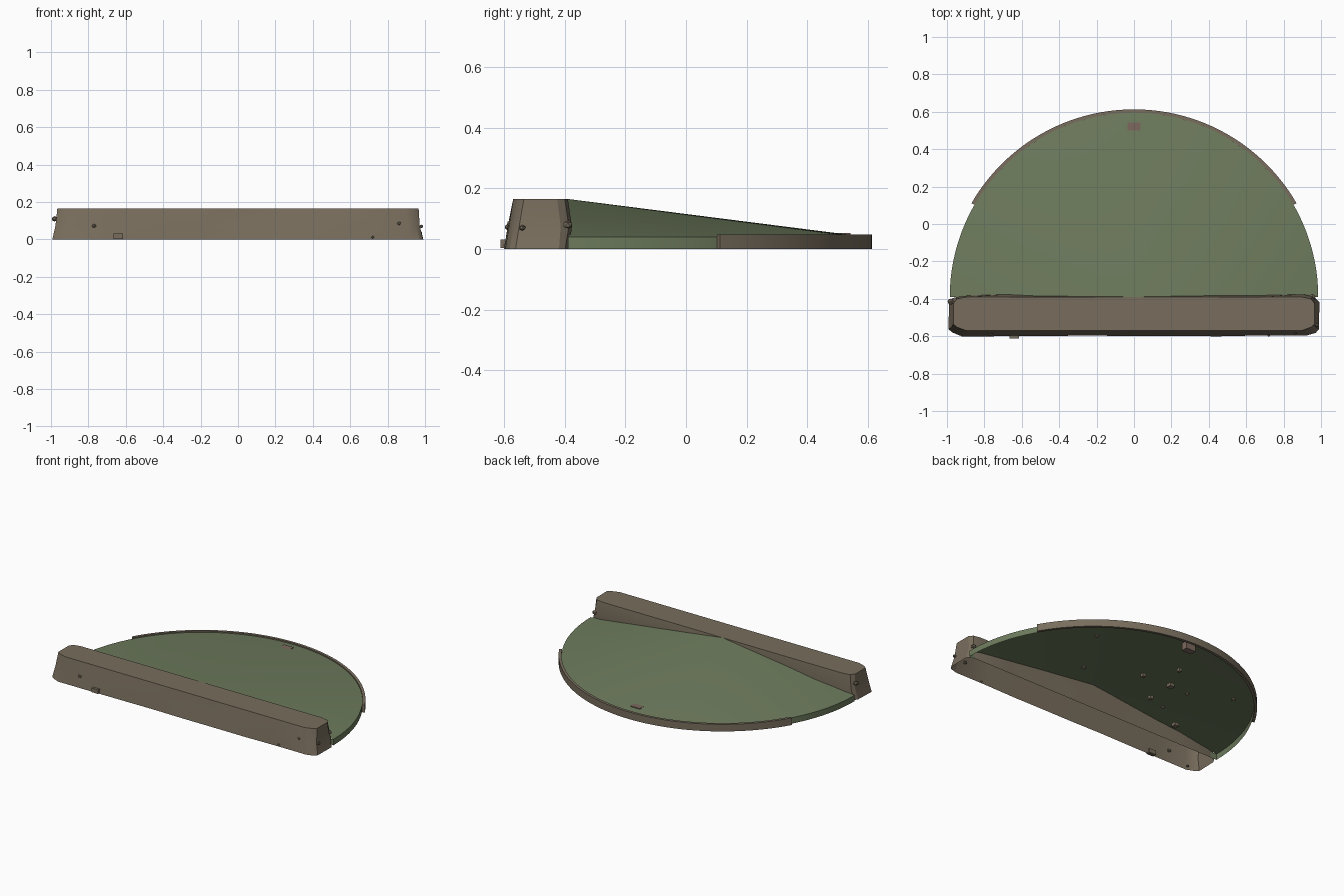
import bpy, bmesh, math, random
from mathutils import Vector, Matrix

if "Cube" in bpy.data.objects:
    bpy.data.objects.remove(bpy.data.objects["Cube"])

random.seed(4)
CY = -0.39          # centre of the half circle


def material(name, rgb):
    m = bpy.data.materials.new(name)
    m.diffuse_color = (*rgb, 1)
    m.use_nodes = True
    m.node_tree.nodes["Principled BSDF"].inputs["Base Color"].default_value = m.diffuse_color
    return m


EARTH = material("earth", (0.19, 0.155, 0.11, 1)[:3])
GRASS = material("grass", (0.155, 0.20, 0.11))
CLAY = material("clay", (0.20, 0.14, 0.11))


def finish(name, bm, mat, smooth=None):
    bmesh.ops.recalc_face_normals(bm, faces=bm.faces)
    me = bpy.data.meshes.new(name)
    bm.to_mesh(me)
    bm.free()
    ob = bpy.data.objects.new(name, me)
    bpy.context.collection.objects.link(ob)
    me.materials.append(mat)
    if smooth:
        bpy.ops.object.select_all(action='DESELECT')
        ob.select_set(True)
        bpy.context.view_layer.objects.active = ob
        bpy.ops.object.shade_smooth_by_angle(angle=math.radians(smooth))
    return ob


def polar(r, a, z):
    return (r * math.cos(a), CY + r * math.sin(a), z)


# Sloping half-cone lawn with a low skirt around the edge
bm = bmesh.new()
N = 64
apex = bm.verts.new((0, CY, 0.165))
top = [bm.verts.new(polar(0.985, math.pi * i / N, 0.04)) for i in range(N + 1)]
low = [bm.verts.new(polar(0.985, math.pi * i / N, 0)) for i in range(N + 1)]
for i in range(N):
    bm.faces.new((apex, top[i], top[i + 1]))
    bm.faces.new((top[i], low[i], low[i + 1], top[i + 1]))
bm.faces.new((top[N], low[N], low[0], top[0]))
finish("lawn", bm, GRASS, 30)

# Raised curb around the far 120 degrees
bm = bmesh.new()
M = 48
rings = []
for i in range(M + 1):
    a = math.radians(30 + 120 * i / M)
    rings.append([bm.verts.new(polar(r, a, z)) for r, z in
                  ((0.985, 0), (1.003, 0), (1.003, 0.048), (0.985, 0.048))])
for p, q in zip(rings, rings[1:]):
    for k in range(4):
        bm.faces.new((p[k], p[(k + 1) % 4], q[(k + 1) % 4], q[k]))
bm.faces.new(rings[0])
bm.faces.new(rings[-1])
finish("curb", bm, EARTH, 30)


# Earth bank: lofted rounded outlines, open underneath
def outline(hx, y0, y1, z, jitter):
    c, d = 0.07, 0.035
    pts = []
    xs = [-hx + c + (2 * hx - 2 * c) * i / 8 for i in range(9)]
    pts += [(x, y0) for x in xs]
    pts += [(hx - 0.02, y0 + 0.018), (hx, y0 + d), (hx, y1 - d), (hx - 0.02, y1 - 0.01)]
    pts += [(x, y1) for x in reversed(xs)]
    pts += [(-hx + 0.02, y1 - 0.01), (-hx, y1 - d), (-hx, y0 + d), (-hx + 0.02, y0 + 0.018)]
    return [Vector((x + random.uniform(-jitter, jitter),
                    y + random.uniform(-jitter, jitter), z)) for x, y in pts]


bm = bmesh.new()
rows = [[bm.verts.new(p) for p in outline(*args)] for args in (
    (0.99, -0.598, -0.386, 0, 0.003),
    (0.974, -0.585, -0.38, 0.075, 0.004),
    (0.966, -0.570, -0.39, 0.165, 0))]
n = len(rows[0])
for p, q in zip(rows, rows[1:]):
    for k in range(n):
        bm.faces.new((p[k], p[(k + 1) % n], q[(k + 1) % n], q[k]))
bm.faces.new(rows[-1])
finish("bank", bm, EARTH, 25)


# Small stones, on the bank and under the lawn
def stone(name, loc, size, round_=True):
    bm = bmesh.new()
    if round_:
        bmesh.ops.create_icosphere(bm, subdivisions=1, radius=1)
    else:
        bmesh.ops.create_cube(bm, size=2)
    turn = Matrix.Rotation(random.uniform(-0.3, 0.3) if round_ else 0, 4, 'Z')
    bm.transform(Matrix.Translation(loc) @ turn @ Matrix.Diagonal((*size, 1)))
    return finish(name, bm, EARTH)


for i, (x, y, z, r) in enumerate((
        (-0.98, -0.415, 0.11, 0.018), (0.953, -0.392, 0.08, 0.019),
        (-0.77, -0.585, 0.072, 0.014), (0.862, -0.578, 0.085, 0.014),
        (-0.92, -0.585, 0.018, 0.010), (0.72, -0.594, 0.012, 0.009),
        (0.98, -0.54, 0.07, 0.012))):
    stone(f"bank_stone_{i}", (x, y, z), (r, r, r * 0.8))
stone("bank_block", (-0.64, -0.598, 0.017), (0.025, 0.014, 0.014), False)

for i, (x, y) in enumerate((
        (0.54, 0.29), (-0.12, 0.29), (0.35, -0.06), (-0.2, 0.11), (-0.34, 0.1),
        (-0.2, -0.08), (-0.33, -0.12), (-0.53, -0.24), (-0.6, 0.23), (0.01, 0.1))):
    s = random.uniform(0.011, 0.018)
    stone(f"under_stone_{i}", (x, y, 0.011), (s, s, 0.011), i % 2 == 0)

# Marker block at the far edge
block = stone("marker_block", (0, 0.52, 0.026), (0.036, 0.022, 0.026), False)
block.data.materials[0] = CLAY
